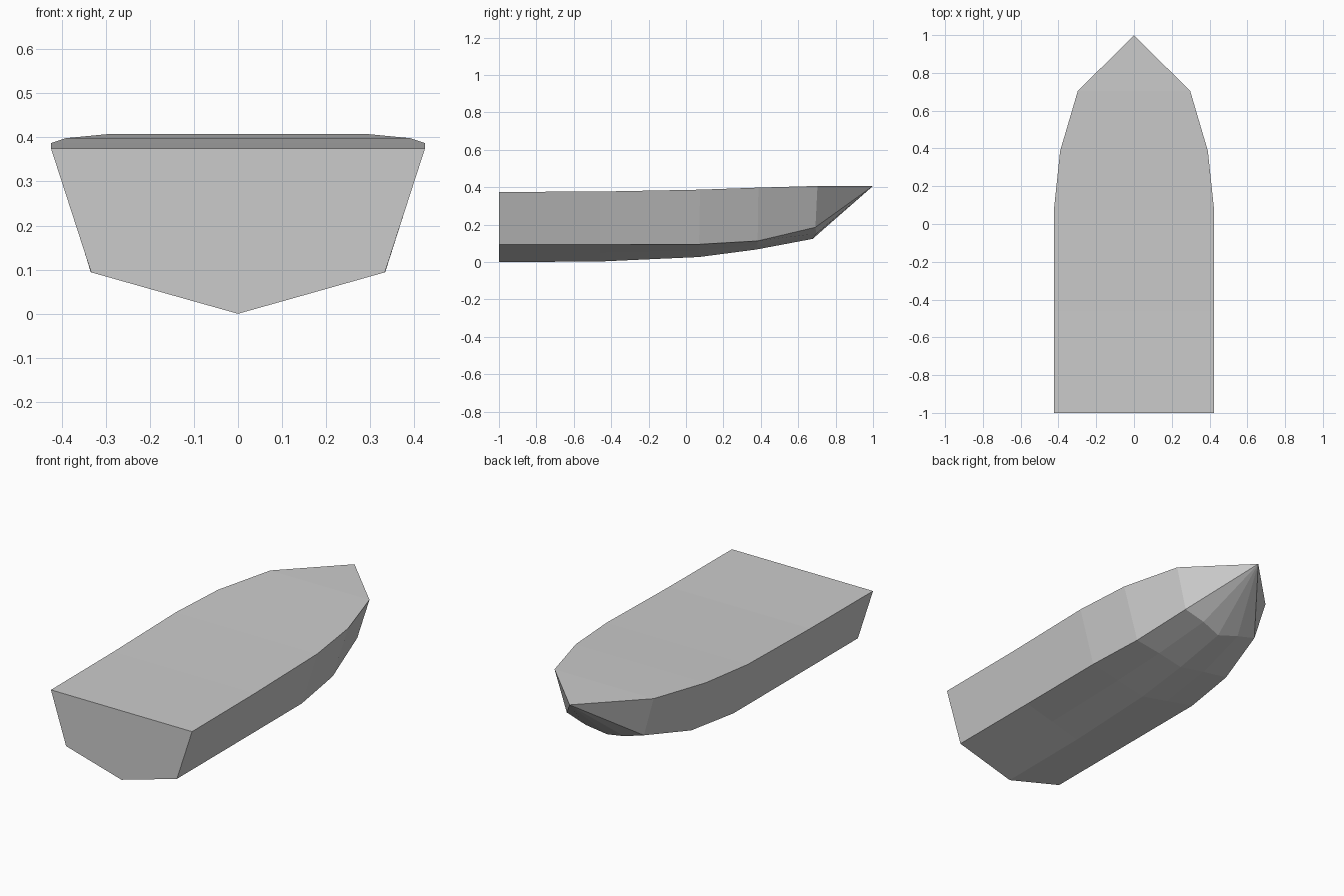
import bpy, bmesh

if "Cube" in bpy.data.objects:
    bpy.data.objects.remove(bpy.data.objects["Cube"])

# Hull stations, stern to bow: (x, y, z) of deck edge, chine, mid bottom, keel on the right half
stations = [
    [(.424, -1, .375), (.333, -1, .094), (.167, -1, .047), (0, -1, 0)],
    [(.424, -.46, .377), (.333, -.46, .094), (.167, -.46, .049), (0, -.46, .003)],
    [(.424, .075, .387), (.334, .07, .095), (.167, .07, .061), (0, .07, .027)],
    [(.391, .387, .398), (.3, .383, .113), (.15, .382, .091), (0, .375, .067)],
    [(.298, .703, .407), (.232, .692, .186), (.115, .697, .152), (0, .677, .124)],
]

bm = bmesh.new()
rings = []
for half in stations:
    full = half + [(-x, y, z) for x, y, z in reversed(half[:-1])]
    rings.append([bm.verts.new(p) for p in full])
n = len(rings[0])

# Hull sides, bottom and deck (the wrap-around strip closes the deck)
for a, b in zip(rings, rings[1:]):
    for i in range(n):
        j = (i + 1) % n
        bm.faces.new((a[i], a[j], b[j], b[i]))

# Flat transom, and a fan of faces meeting at the bow tip
bm.faces.new(rings[0])
tip = bm.verts.new((0, 1, .407))
for i in range(n):
    bm.faces.new((rings[-1][i], rings[-1][(i + 1) % n], tip))

bmesh.ops.recalc_face_normals(bm, faces=bm.faces)
mesh = bpy.data.meshes.new("boat_hull")
bm.to_mesh(mesh)
bm.free()
hull = bpy.data.objects.new("boat_hull", mesh)
bpy.context.collection.objects.link(hull)
